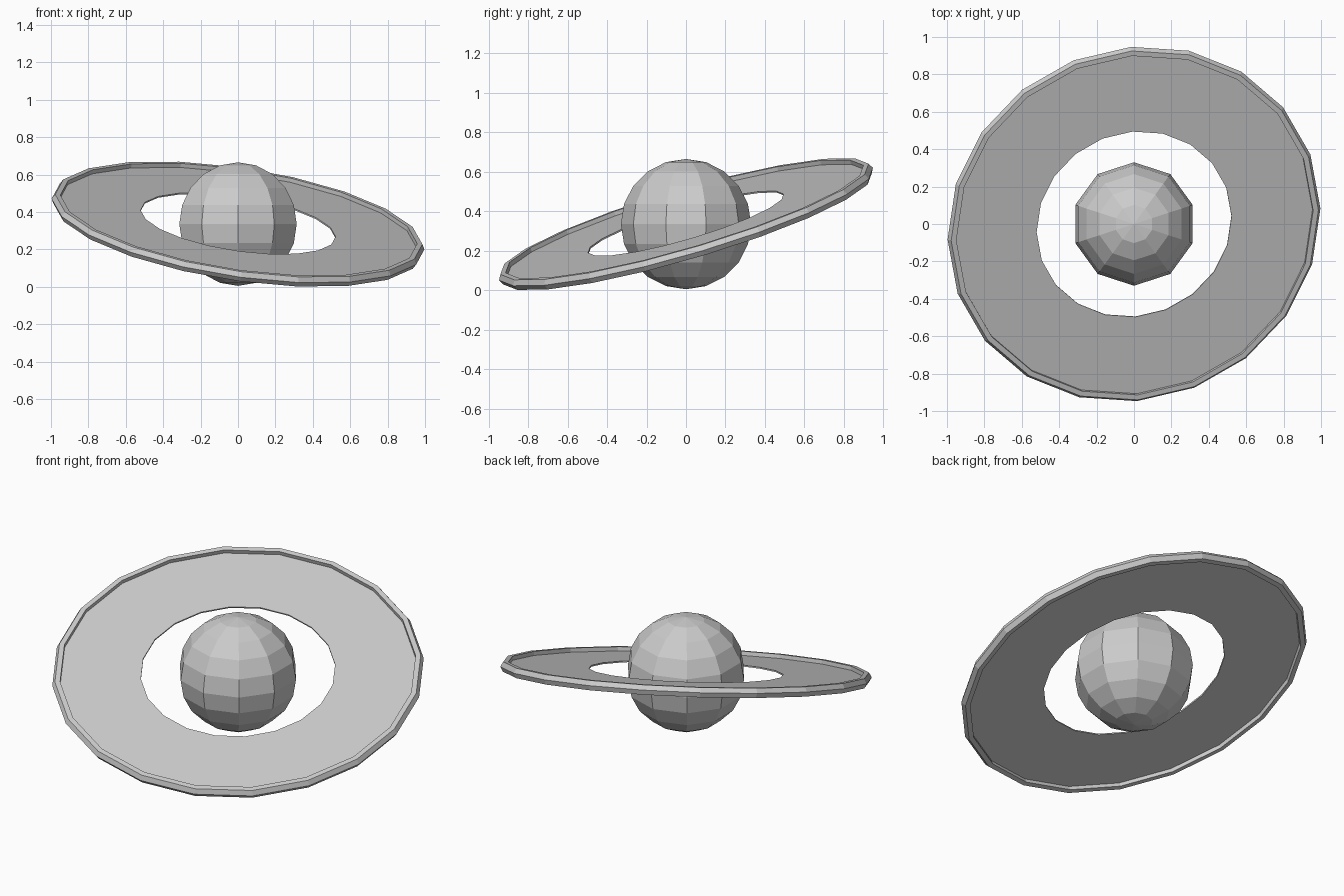
import bpy, bmesh, math
from mathutils import Matrix, Vector

if "Cube" in bpy.data.objects:
    bpy.data.objects.remove(bpy.data.objects["Cube"])

CENTRE = Vector((0, 0, 0.335))


def finish(bm, name):
    bmesh.ops.recalc_face_normals(bm, faces=bm.faces)
    mesh = bpy.data.meshes.new(name)
    bm.to_mesh(mesh)
    bm.free()
    obj = bpy.data.objects.new(name, mesh)
    bpy.context.collection.objects.link(obj)
    return obj


def lathe(name, profile, segments):
    """Closed (radius, height) profile revolved around z."""
    bm = bmesh.new()
    loops = []
    for i in range(segments):
        a = 2 * math.pi * i / segments
        loops.append([bm.verts.new((r * math.cos(a), r * math.sin(a), h)) for r, h in profile])
    n = len(profile)
    for i in range(segments):
        p, q = loops[i], loops[(i + 1) % segments]
        for j in range(n):
            k = (j + 1) % n
            bm.faces.new((p[j], q[j], q[k], p[k]))
    return finish(bm, name)


# globe: faceted ten-sided sphere
bm = bmesh.new()
bmesh.ops.create_uvsphere(bm, u_segments=10, v_segments=10, radius=0.33)
globe = finish(bm, "globe")
globe.location = CENTRE

# tilted ring: thin flat disc with a thick raised rim, pointed on the outside
upper = [(0.523, 0.004), (0.957, 0.004), (0.957, 0.027), (0.985, 0.027)]
profile = upper + [(1.0, 0.0)] + [(r, -h) for r, h in reversed(upper)]
ring = lathe("ring", profile, 20)

# slightly oval, tipped about its long axis
tilt = (Matrix.Rotation(math.radians(28.3), 4, 'Z')
        @ Matrix.Rotation(math.radians(18.7), 4, 'X')
        @ Matrix.Diagonal((1.015, 0.983, 1, 1))
        @ Matrix.Rotation(math.radians(10.6), 4, 'Z'))
ring.data.transform(tilt)
ring.location = CENTRE
